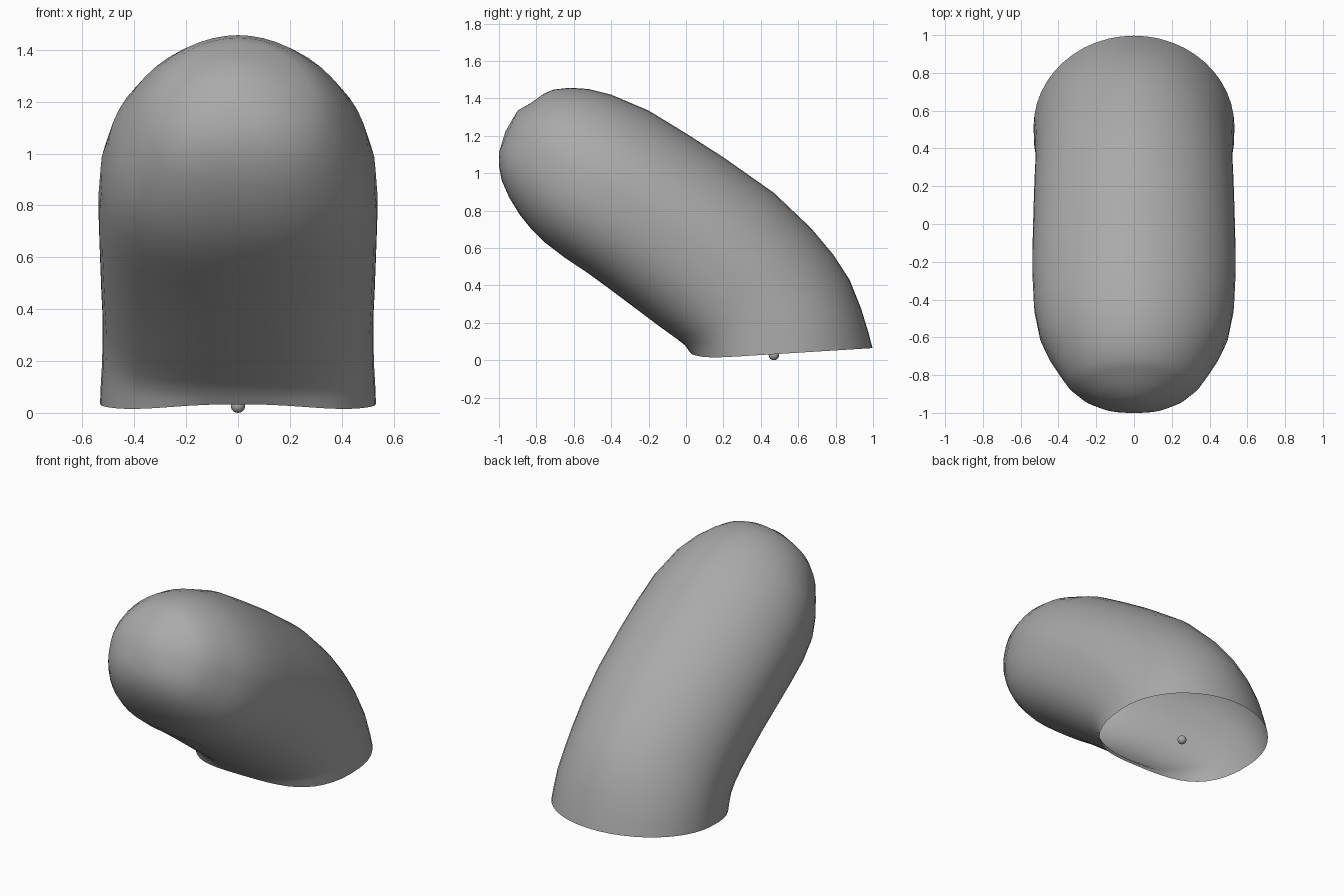
import bpy, bmesh, math

if "Cube" in bpy.data.objects:
    bpy.data.objects.remove(bpy.data.objects["Cube"])

# Cross-sections: outer (y, z), inner (y, z), half width
SECTIONS = [
    (0.997, 0.065, 0.03, 0.005, 0.532),
    (0.978, 0.14, 0.016, 0.05, 0.53),
    (0.935, 0.28, -0.005, 0.08, 0.525),
    (0.875, 0.43, -0.05, 0.115, 0.522),
    (0.787, 0.565, -0.12, 0.165, 0.522),
    (0.67, 0.705, -0.20, 0.225, 0.527),
    (0.47, 0.895, -0.30, 0.30, 0.532),
    (0.20, 1.085, -0.42, 0.39, 0.537),
    (0.00, 1.213, -0.53, 0.47, 0.538),
    (-0.20, 1.335, -0.65, 0.55, 0.53),
    (-0.40, 1.42, -0.755, 0.63, 0.50),
    (-0.52, 1.45, -0.83, 0.705, 0.455),
    (-0.62, 1.457, -0.89, 0.78, 0.405),
    (-0.71, 1.447, -0.945, 0.87, 0.355),
    (-0.76, 1.425, -0.985, 0.96, 0.295),
    (-0.83, 1.375, -1.00, 1.04, 0.22),
    (-0.90, 1.335, -1.00, 1.11, 0.13),
]
TIP = (0, -0.965, 1.225)
N = 48


def power(v, e):
    return math.copysign(abs(v) ** e, v)


grey = bpy.data.materials.new("dark_grey")
grey.diffuse_color = (0.4, 0.4, 0.4, 1)
grey.use_nodes = True
grey.node_tree.nodes["Principled BSDF"].inputs["Base Color"].default_value = grey.diffuse_color

# Bent capsule shell, open at the bottom, squarer on its inner side
bm = bmesh.new()
rings = []
for k, (oy, oz, iy, iz, w) in enumerate(SECTIONS):
    ring = []
    for j in range(N):
        a = 2 * math.pi * j / N
        c, s = math.cos(a), math.sin(a)
        e = 2 / (1.9 if c > 0 else 2.5)
        if k < 3 and c > 0:
            e = 1
        c, s = power(c, e), power(s, e)
        y = (oy + iy) / 2 + c * (oy - iy) / 2
        z = (oz + iz) / 2 + c * (oz - iz) / 2
        if k == 0:  # small raised lip at the front of the rim
            z += 0.028 * max(0, -c) ** 8
        ring.append(bm.verts.new((w * s, y, z)))
    rings.append(ring)
for r0, r1 in zip(rings, rings[1:]):
    for j in range(N):
        m = (j + 1) % N
        bm.faces.new((r0[j], r0[m], r1[m], r1[j]))
tip = bm.verts.new(TIP)
for j in range(N):
    bm.faces.new((rings[-1][j], rings[-1][(j + 1) % N], tip))
bmesh.ops.recalc_face_normals(bm, faces=bm.faces)
# Keep the normals outward: the back-most face must look towards +y
back = max(bm.faces, key=lambda f: f.calc_center_median().y)
if back.normal.y < 0:
    bmesh.ops.reverse_faces(bm, faces=bm.faces)
mesh = bpy.data.meshes.new("bent_shell")
bm.to_mesh(mesh)
bm.free()
shell = bpy.data.objects.new("bent_shell", mesh)
bpy.context.collection.objects.link(shell)
mesh.materials.append(grey)
for p in mesh.polygons:
    p.use_smooth = True

# Small pivot ball in the opening
bpy.ops.mesh.primitive_uv_sphere_add(segments=20, ring_count=12, radius=0.028,
                                     location=(0, 0.47, 0.028))
ball = bpy.context.object
ball.name = "pivot_ball"
ball.data.materials.append(grey)
bpy.ops.object.shade_smooth()
